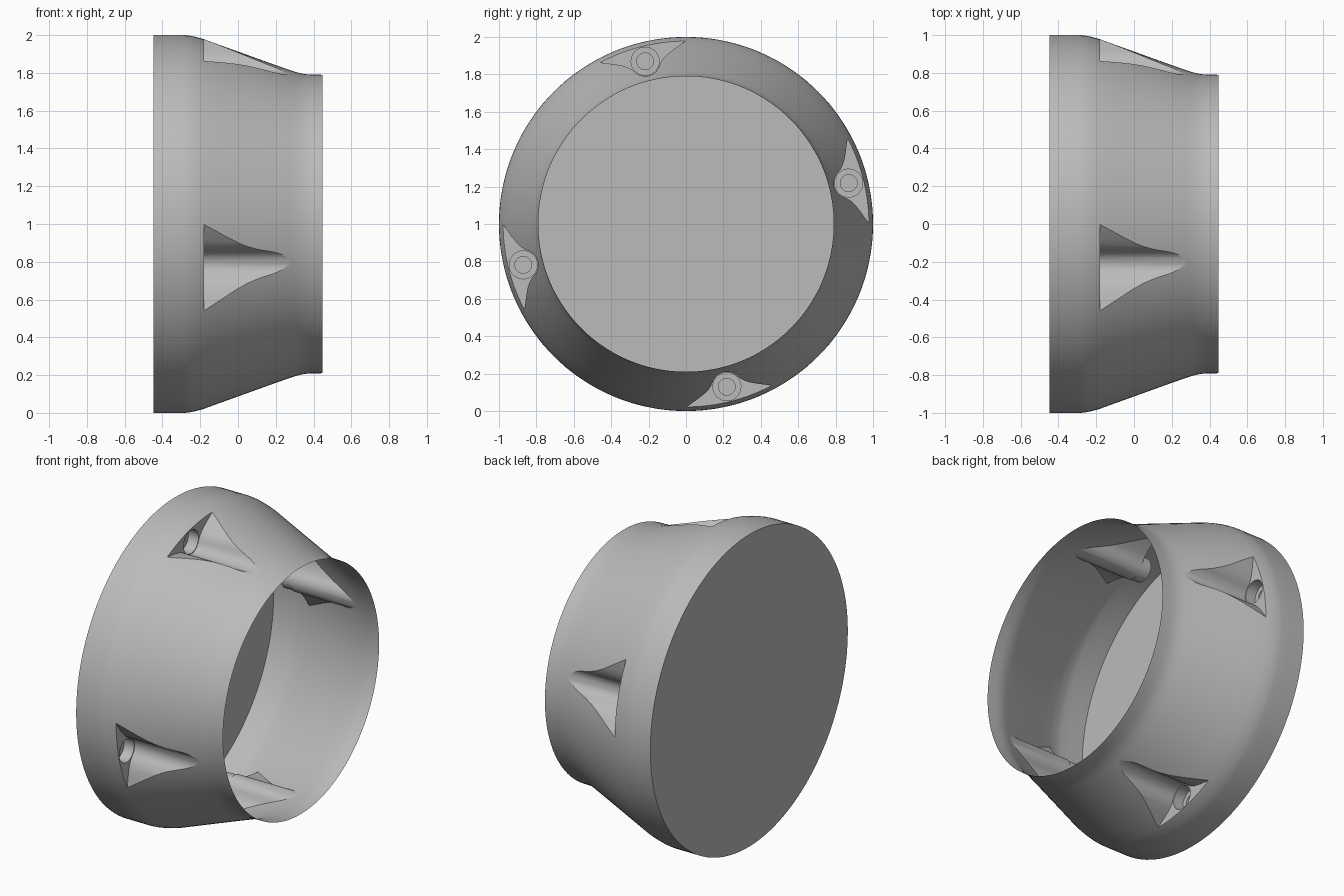
import bpy, bmesh, math
from mathutils import Vector

cube = bpy.data.objects.get("Cube")
if cube:
    bpy.data.objects.remove(cube, do_unlink=True)

grey = bpy.data.materials.new("light grey")
grey.use_nodes = True
grey.diffuse_color = (0.5, 0.5, 0.5, 1)
grey.node_tree.nodes["Principled BSDF"].inputs["Base Color"].default_value = (0.5, 0.5, 0.5, 1)

AXIS_Z = 1.0
SEAT_X = -0.18       # flat wall at the deep end of each recess
FLOOR_X = -0.25      # bottom of the counterbore
HOLE_X = -0.265      # end of the screw hole
SCREW_R = 0.897      # distance of the screws from the axis


def make_object(name, bm):
    bmesh.ops.recalc_face_normals(bm, faces=bm.faces)
    mesh = bpy.data.meshes.new(name)
    bm.to_mesh(mesh)
    bm.free()
    mesh.materials.append(grey)
    obj = bpy.data.objects.new(name, mesh)
    bpy.context.collection.objects.link(obj)
    return obj


def loft(name, rings):
    """Closed solid through rings of points."""
    bm = bmesh.new()
    loops = [[bm.verts.new(p) for p in ring] for ring in rings]
    n = len(loops[0])
    for a, b in zip(loops, loops[1:]):
        for i in range(n):
            j = (i + 1) % n
            bm.faces.new((a[i], a[j], b[j], b[i]))
    bm.faces.new(loops[0])
    bm.faces.new(loops[-1])
    return make_object(name, bm)


def circle(x, r, n, y=0.0, z=AXIS_Z):
    return [Vector((x, y + r * math.cos(2 * math.pi * i / n),
                    z + r * math.sin(2 * math.pi * i / n))) for i in range(n)]


# Tapered housing, turned around the x axis
profile = [(-0.447, 1.0), (-0.36, 1.0), (-0.285, 1.0), (-0.26, 0.998),
           (-0.235, 0.993), (-0.21, 0.987), (-0.19, 0.9815), (-0.1, 0.949),
           (0.0, 0.913), (0.1, 0.877), (0.2, 0.841), (0.28, 0.813),
           (0.31, 0.803), (0.335, 0.797), (0.36, 0.793), (0.39, 0.791), (0.447, 0.79)]
housing = loft("housing", [circle(x, r, 144) for x, r in profile])

# Half cross-section of a recess (tangent, radius): round flute with flared wings
half = [(0.08 * math.sin(math.radians(a)), SCREW_R - 0.08 * math.cos(math.radians(a)))
        for a in range(0, 61, 10)]
half += [(0.082, 0.873), (0.10, 0.889), (0.125, 0.904), (0.155, 0.918),
         (0.19, 0.932), (0.24, 0.951), (0.30, 0.972), (0.30, 1.15)]
section = [(-t, r) for t, r in reversed(half[1:])] + half


def cut(cutter):
    cutter.hide_render = True
    mod = housing.modifiers.new("cut", 'BOOLEAN')
    mod.operation = 'DIFFERENCE'
    mod.solver = 'EXACT'
    mod.object = cutter
    bpy.ops.object.modifier_apply(modifier=mod.name)
    bpy.data.objects.remove(cutter, do_unlink=True)


bpy.ops.object.select_all(action='DESELECT')
bpy.context.view_layer.objects.active = housing
housing.select_set(True)

# Four recesses, each with a counterbore and a screw hole
for k in range(4):
    a = math.radians(14.1 + 90 * k)
    out = Vector((0, -math.sin(a), math.cos(a)))
    side = Vector((0, math.cos(a), math.sin(a)))
    base = Vector((0, 0, AXIS_Z))
    cut(loft("recess_cutter", [[base + out * r + side * t + Vector((x, 0, 0))
                                for t, r in section] for x in (SEAT_X, 0.6)]))
    c = base + out * SCREW_R
    cut(loft("counterbore_cutter", [circle(x, 0.075, 32, c.y, c.z) for x in (FLOOR_X, -0.12)]))
    cut(loft("hole_cutter", [circle(x, 0.045, 32, c.y, c.z) for x in (HOLE_X, -0.12)]))

# Open the narrow end and the far ends of the screw holes, leaving a thin shell
bm = bmesh.new()
bm.from_mesh(housing.data)
ends = [f for f in bm.faces
        if all(v.co.x > 0.446 for v in f.verts)
        or all(abs(v.co.x - HOLE_X) < 1e-4 for v in f.verts)]
bmesh.ops.delete(bm, geom=ends, context='FACES')
bm.to_mesh(housing.data)
bm.free()

bpy.ops.object.shade_smooth_by_angle(angle=math.radians(25))
